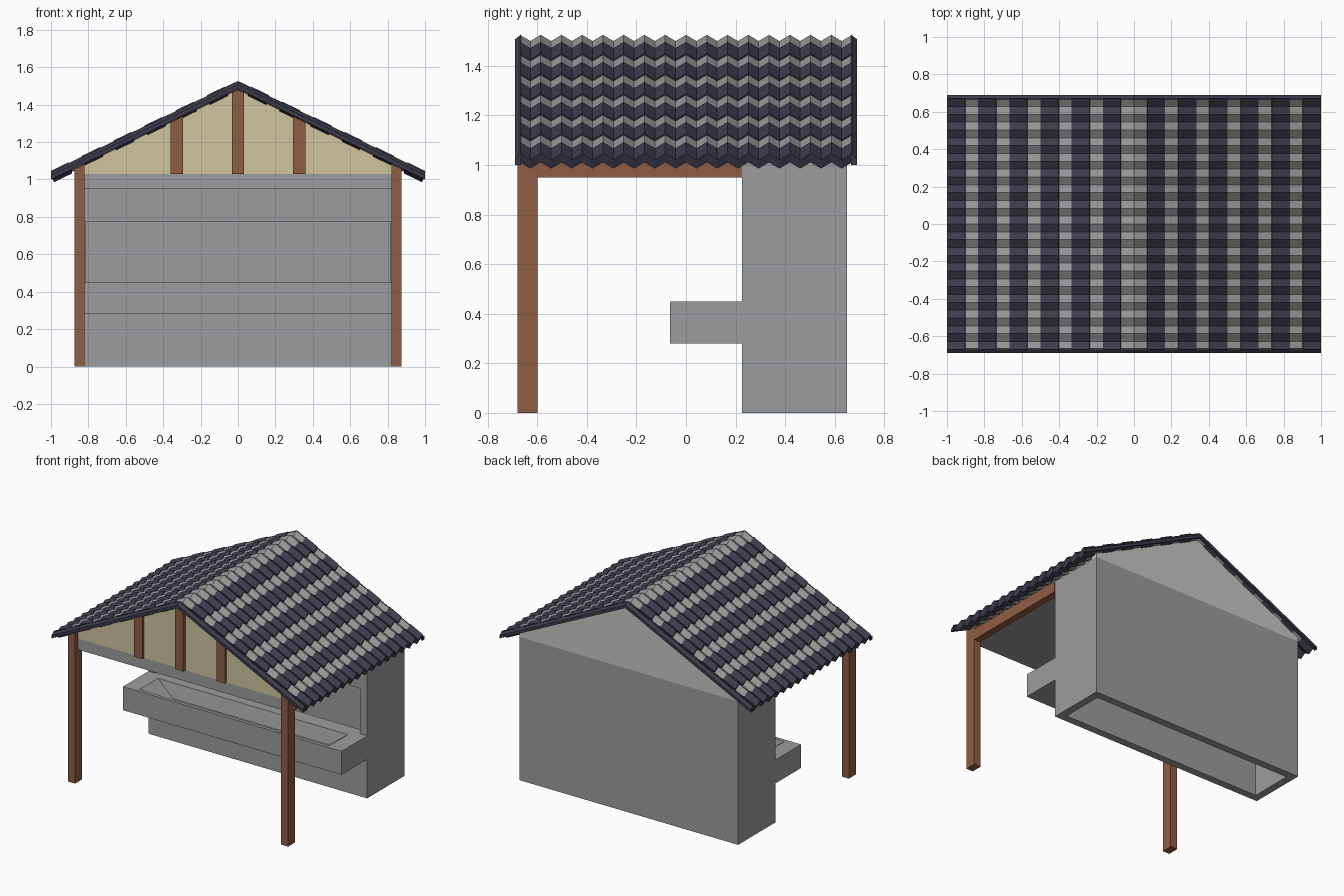
import bpy, bmesh, math

if "Cube" in bpy.data.objects:
    bpy.data.objects.remove(bpy.data.objects["Cube"])

SLOPE = 0.485           # roof fall per unit of x


def material(name, rgb):
    m = bpy.data.materials.new(name)
    m.diffuse_color = (*rgb, 1)
    m.use_nodes = True
    m.node_tree.nodes["Principled BSDF"].inputs["Base Color"].default_value = m.diffuse_color
    return m


STONE = material("grey_stone", (0.33, 0.335, 0.34))
PLASTER = material("pale_grey_plaster", (0.58, 0.57, 0.56))
WOOD = material("brown_wood", (0.275, 0.11, 0.057))
CREAM = material("cream_board", (0.63, 0.56, 0.35))
DARK = material("dark_slate", (0.047, 0.044, 0.073))
LIGHT = material("light_slate", (0.30, 0.30, 0.30))


def finish(name, bm, mats):
    bmesh.ops.recalc_face_normals(bm, faces=bm.faces)
    me = bpy.data.meshes.new(name)
    bm.to_mesh(me)
    bm.free()
    for m in mats:
        me.materials.append(m)
    ob = bpy.data.objects.new(name, me)
    bpy.context.collection.objects.link(ob)
    return ob


def prism(name, profile, y0, y1, mat):
    """Extrude an x-z outline along y."""
    bm = bmesh.new()
    a = [bm.verts.new((x, y0, z)) for x, z in profile]
    b = [bm.verts.new((x, y1, z)) for x, z in profile]
    bm.faces.new(a)
    bm.faces.new(b)
    n = len(a)
    for i in range(n):
        bm.faces.new((a[i], a[(i + 1) % n], b[(i + 1) % n], b[i]))
    return finish(name, bm, [mat])


def box(name, x0, x1, y0, y1, z0, z1, mat):
    return prism(name, [(x0, z0), (x1, z0), (x1, z1), (x0, z1)], y0, y1, mat)


def under_roof(x, top=1.48):
    return top - SLOPE * abs(x)


def cut(ob, cutter):
    m = ob.modifiers.new("cut", 'BOOLEAN')
    m.operation = 'DIFFERENCE'
    m.solver = 'EXACT'
    m.object = cutter
    bpy.context.view_layer.objects.active = ob
    bpy.ops.object.modifier_apply(modifier="cut")
    bpy.data.objects.remove(cutter)


# Hollow stone body, open below and with a wide front opening
body = box("stone_body", -0.87, 0.87, 0.225, 0.65, 0, 1.03, STONE)
cut(body, box("hollow", -0.815, 0.815, 0.28, 0.595, -0.1, 0.95, STONE))
cut(body, box("opening", -0.815, 0.815, 0.1, 0.4, 0.449, 0.775, STONE))

# Trough: ring top and a basin with sloping ends
bm = bmesh.new()


def ring(x, y0, y1, z):
    return [bm.verts.new(p) for p in ((-x, y0, z), (x, y0, z), (x, y1, z), (-x, y1, z))]


rings = [ring(0.87, -0.065, 0.225, 0.28), ring(0.87, -0.065, 0.225, 0.449),
         ring(0.755, -0.04, 0.17, 0.449), ring(0.62, -0.015, 0.145, 0.35)]
for a, b in zip(rings, rings[1:]):
    for i in range(4):
        j = (i + 1) % 4
        bm.faces.new((a[i], a[j], b[j], b[i]))
bm.faces.new(rings[0])
bm.faces.new(rings[-1])
finish("trough", bm, [STONE])

# Ceiling slab and gables
box("ceiling_slab", -0.82, 0.82, -0.645, 0.225, 0.95, 1.03, STONE)


def gable(name, w, y0, y1, mat):
    z = under_roof(w)
    prism(name, [(-w, 1.03), (w, 1.03), (w, z), (0, 1.48), (-w, z)], y0, y1, mat)


gable("front_gable", 0.82, -0.645, 0.6, CREAM)
gable("back_gable", 0.87, 0.6, 0.65, PLASTER)

# Posts, side beams and gable studs
for side, s in (("left", -1), ("right", 1)):
    prism(side + "_post", [(s * 0.82, 0), (s * 0.875, 0), (s * 0.875, under_roof(0.875)),
                           (s * 0.82, under_roof(0.82))], -0.68, -0.6, WOOD)
    box(side + "_beam", s * 0.82, s * 0.875, -0.6, 0.225, 0.95, 1.03, WOOD)
    prism(side + "_stud", [(s * 0.295, 1.03), (s * 0.362, 1.03), (s * 0.362, under_roof(0.362)),
                           (s * 0.295, under_roof(0.295))], -0.665, -0.645, WOOD)
prism("middle_stud", [(-0.033, 1.03), (0.033, 1.03), (0.033, under_roof(0.033)), (0, 1.48),
                      (-0.033, under_roof(0.033))], -0.67, -0.645, WOOD)


# Corrugated roof: alternating light and raised dark courses
def course(bm, s, x0, x1, lift, thick, index):
    cols = []
    for k in range(33):
        y = -0.67 + 1.34 * k / 32
        top = 1.525 + lift - (0.025 if k % 2 else 0)
        col = []
        for x, t in ((x0, 0), (x1, 0), (x1, thick), (x0, thick)):
            xx = x - t * 0.45
            col.append(bm.verts.new((s * xx, y, top - SLOPE * xx - t * 1.2)))
        cols.append(col)
    faces = [bm.faces.new(cols[0]), bm.faces.new(cols[-1])]
    for a, b in zip(cols, cols[1:]):
        for i in range(4):
            j = (i + 1) % 4
            faces.append(bm.faces.new((a[i], a[j], b[j], b[i])))
    for f in faces:
        f.material_index = index


for side, s in (("left", -1), ("right", 1)):
    bm = bmesh.new()
    for i in range(6):
        x = i / 6
        course(bm, s, x, x + 0.075, 0, 0.024, 0)
        course(bm, s, x + 0.071, x + 1 / 6, 0.006, 0.036, 1)
    finish(side + "_roof_tiles", bm, [LIGHT, DARK])

# Verge strips with a chamfered top along both roof ends
for end, e in (("front", -1), ("back", 1)):
    bm = bmesh.new()
    section = [(0.665, 1.527), (0.69, 1.507), (0.69, 1.485), (0.665, 1.485)]
    loops = [[bm.verts.new((x, e * y, z - SLOPE * abs(x))) for y, z in section]
             for x in (-1, 0, 1)]
    for a, b in zip(loops, loops[1:]):
        for i in range(4):
            j = (i + 1) % 4
            bm.faces.new((a[i], a[j], b[j], b[i]))
    bm.faces.new(loops[0])
    bm.faces.new(loops[-1])
    finish(end + "_verge", bm, [DARK])
